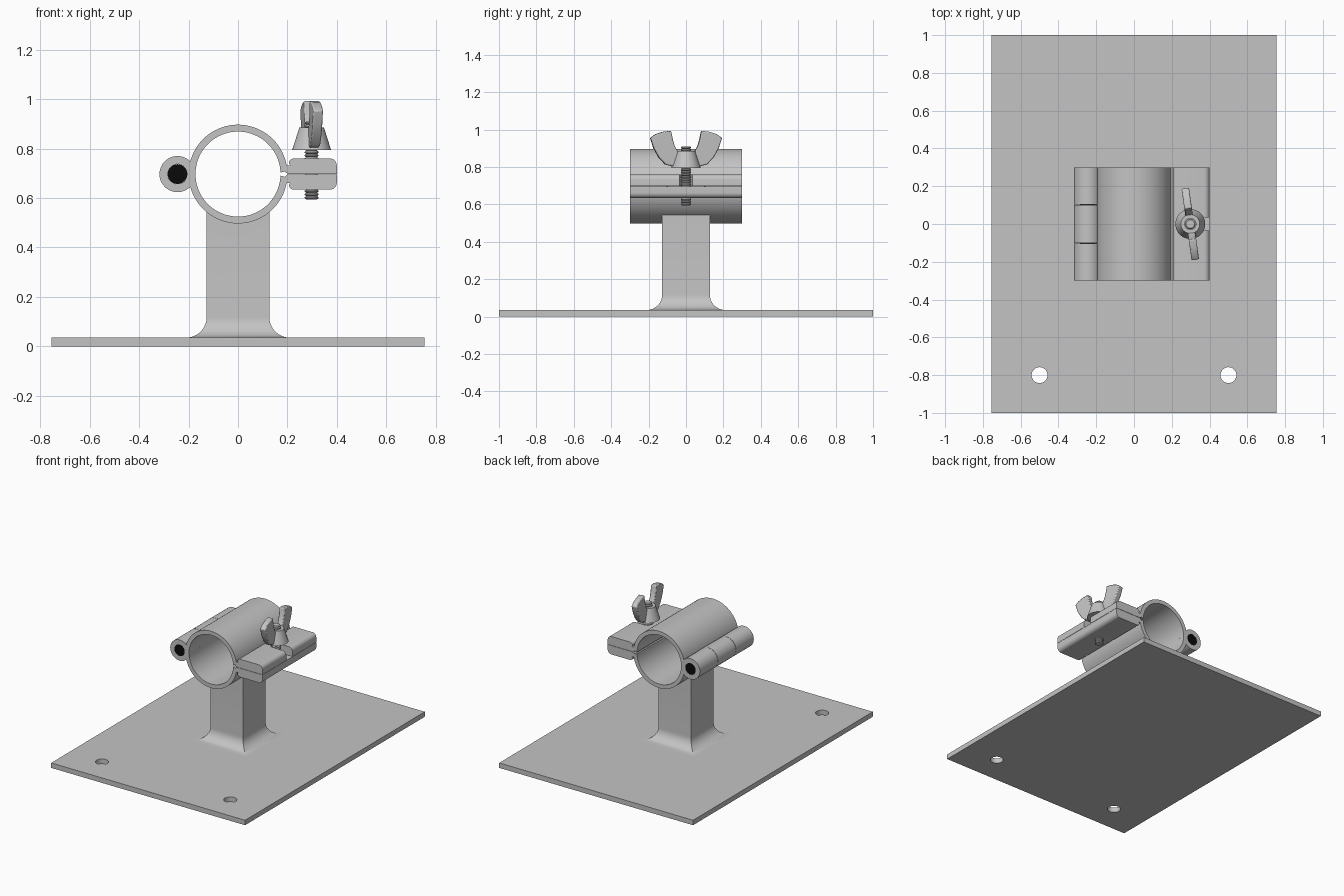
import bpy, bmesh, math
from mathutils import Matrix, Vector

if "Cube" in bpy.data.objects:
    bpy.data.objects.remove(bpy.data.objects["Cube"], do_unlink=True)


def material(name, value):
    m = bpy.data.materials.new(name)
    m.use_nodes = True
    colour = (value, value, value, 1)
    m.diffuse_color = colour
    m.node_tree.nodes["Principled BSDF"].inputs["Base Color"].default_value = colour
    return m


steel = material("grey steel", 0.55)
dark = material("black pin", 0.003)

AXIS_Z = 0.697      # height of the tube clamp axis
RING_R, BORE_R = 0.2, 0.172
HALF_LEN = 0.3
BOLT_X = 0.298


def finish(name, bm, mat=steel, angle=30):
    bmesh.ops.recalc_face_normals(bm, faces=bm.faces)
    mesh = bpy.data.meshes.new(name)
    bm.to_mesh(mesh)
    bm.free()
    ob = bpy.data.objects.new(name, mesh)
    bpy.context.collection.objects.link(ob)
    mesh.materials.append(mat)
    smooth(ob, angle)
    return ob


def smooth(ob, angle=30):
    bpy.ops.object.select_all(action='DESELECT')
    ob.select_set(True)
    bpy.context.view_layer.objects.active = ob
    bpy.ops.object.shade_smooth_by_angle(angle=math.radians(angle))


def extrude_y(name, points, y0, y1, mat=steel):
    """Prism from an (x, z) outline between two y values."""
    bm = bmesh.new()
    face = bm.faces.new([bm.verts.new((x, y0, z)) for x, z in points])
    out = bmesh.ops.extrude_face_region(bm, geom=[face])
    moved = [v for v in out["geom"] if isinstance(v, bmesh.types.BMVert)]
    bmesh.ops.translate(bm, verts=moved, vec=(0, y1 - y0, 0))
    return finish(name, bm, mat)


def loft(name, sections, sides, centre=(0, 0), turn=0):
    """Stack of regular polygons given as (radius, z), capped at both ends."""
    bm = bmesh.new()
    rings = []
    for r, z in sections:
        angles = [turn + math.tau * i / sides for i in range(sides)]
        rings.append([bm.verts.new((centre[0] + r * math.cos(a),
                                    centre[1] + r * math.sin(a), z)) for a in angles])
    for low, high in zip(rings, rings[1:]):
        for i in range(sides):
            j = (i + 1) % sides
            bm.faces.new((low[i], low[j], high[j], high[i]))
    bm.faces.new(rings[0])
    bm.faces.new(rings[-1])
    return finish(name, bm)


def arc(cx, cz, r, start, end, n):
    steps = [math.radians(start + (end - start) * i / n) for i in range(n + 1)]
    return [(cx + r * math.cos(a), cz + r * math.sin(a)) for a in steps]


def circle(cx, cz, r, n=48):
    return arc(cx, cz, r, 0, 360, n)[:-1]


def cut(ob, *cutters):
    for cutter in cutters:
        cutter.hide_render = True
        mod = ob.modifiers.new("cut", 'BOOLEAN')
        mod.operation, mod.solver, mod.object = 'DIFFERENCE', 'EXACT', cutter
        bpy.context.view_layer.objects.active = ob
        bpy.ops.object.modifier_apply(modifier=mod.name)
        bpy.data.objects.remove(cutter, do_unlink=True)
    smooth(ob)


# Base plate with two screw holes
plate = extrude_y("base_plate", [(-0.755, 0), (0.755, 0), (0.755, 0.035), (-0.755, 0.035)], -1, 1)
cut(plate, *[loft("hole_cutter", [(0.042, -0.1), (0.042, 0.1)], 32, (x, -0.8))
             for x in (-0.5, 0.5)])

# Square post flaring into the plate, hollowed at the top for the clamp
half, flare = 0.127, 0.083
sections = [(half + flare - dx, 0.035 + flare - dz)
            for dx, dz in arc(0, 0, flare, 90, 0, 10)]
sections = [(half, 0.6)] + sections[::-1]
post = loft("post", [(w * math.sqrt(2), z) for w, z in sections], 4, turn=math.pi / 4)
cut(post, extrude_y("bore_cutter", circle(0, AXIS_Z, 0.19, 96), -0.4, 0.4))

# Two half shells of the tube clamp
for name, side in (("upper_shell", 1), ("lower_shell", -1)):
    outline = (arc(0, AXIS_Z, RING_R, 4 * side, 179.5 * side, 40)
               + arc(0, AXIS_Z, BORE_R, 179.5 * side, 2 * side, 40))
    extrude_y(name, outline, -HALF_LEN, HALF_LEN)

# Hinge knuckles around a dark pin
for name, y0, y1 in (("front_knuckle", -0.3, -0.102), ("middle_knuckle", -0.1, 0.1),
                     ("back_knuckle", 0.102, 0.3)):
    knuckle = extrude_y(name, circle(-0.245, AXIS_Z, 0.073), y0, y1)
    cut(knuckle, extrude_y("pin_cutter", circle(-0.245, AXIS_Z, 0.0402), y0 - 0.1, y1 + 0.1))
extrude_y("hinge_pin", circle(-0.245, AXIS_Z, 0.04), -0.299, 0.299, dark)


# Clamping lugs, the upper one slotted for the bolt
def lug(name, side):
    outline = [(0.19, 0.01), (0.2, 0.001), (0.4, 0.001)]
    outline += arc(0.372, 0.035, 0.028, 0, 90, 6)
    outline += arc(0.226, 0.043, 0.02, 90, 180, 5)
    outline += [(0.212, 0.036), (0.19, 0.034)]
    return extrude_y(name, [(x, AXIS_Z + side * z) for x, z in outline], -HALF_LEN, HALF_LEN)


upper = lug("upper_lug", 1)
lug("lower_lug", -1)
slot = 0.034
bm = bmesh.new()
bmesh.ops.create_cube(bm, size=1, matrix=Matrix.Translation((BOLT_X + 0.1, 0, AXIS_Z))
                      @ Matrix.Diagonal((0.2, 2 * slot, 0.3, 1)))
cut(upper, finish("slot_cutter", bm),
    loft("slot_end_cutter", [(slot, 0.6), (slot, 0.85)], 32, (BOLT_X, 0)))

# Threaded bolt
threads, bottom, top = 24, 0.595, 0.91
pitch = (top - bottom) / threads
profile = []
for i in range(threads):
    z = bottom + i * pitch
    profile += [(0.022, z), (0.028, z + pitch * 0.35), (0.028, z + pitch * 0.65)]
loft("bolt", profile + [(0.022, top)], 24, (BOLT_X, 0))

# Wing nut: tapered hub and a mirrored pair of wings, slightly turned
hub = loft("wing_nut_hub", [(0.079, 0.795), (0.076, 0.803), (0.05, 0.885)], 40, (BOLT_X, 0))
cut(hub, loft("hub_cutter", [(0.03, 0.87), (0.03, 0.9)], 24, (BOLT_X, 0)))
wing = [(0.035, 0.82), (0.072, 0.803), (0.112, 0.813), (0.147, 0.85), (0.175, 0.9),
        (0.193, 0.955), (0.165, 0.975), (0.125, 0.988), (0.082, 0.993), (0.074, 0.95),
        (0.062, 0.91), (0.045, 0.88), (0.035, 0.87)]
for name, turn in (("back_wing", 98), ("front_wing", 278)):
    ob = extrude_y(name, wing, -0.02, 0.02)
    ob.data.transform(Matrix.Translation((BOLT_X, 0, 0))
                      @ Matrix.Rotation(math.radians(turn), 4, 'Z'))
    mod = ob.modifiers.new("soft_edges", 'BEVEL')
    mod.width, mod.segments = 0.006, 2
    mod.limit_method, mod.angle_limit = 'ANGLE', math.radians(50)
